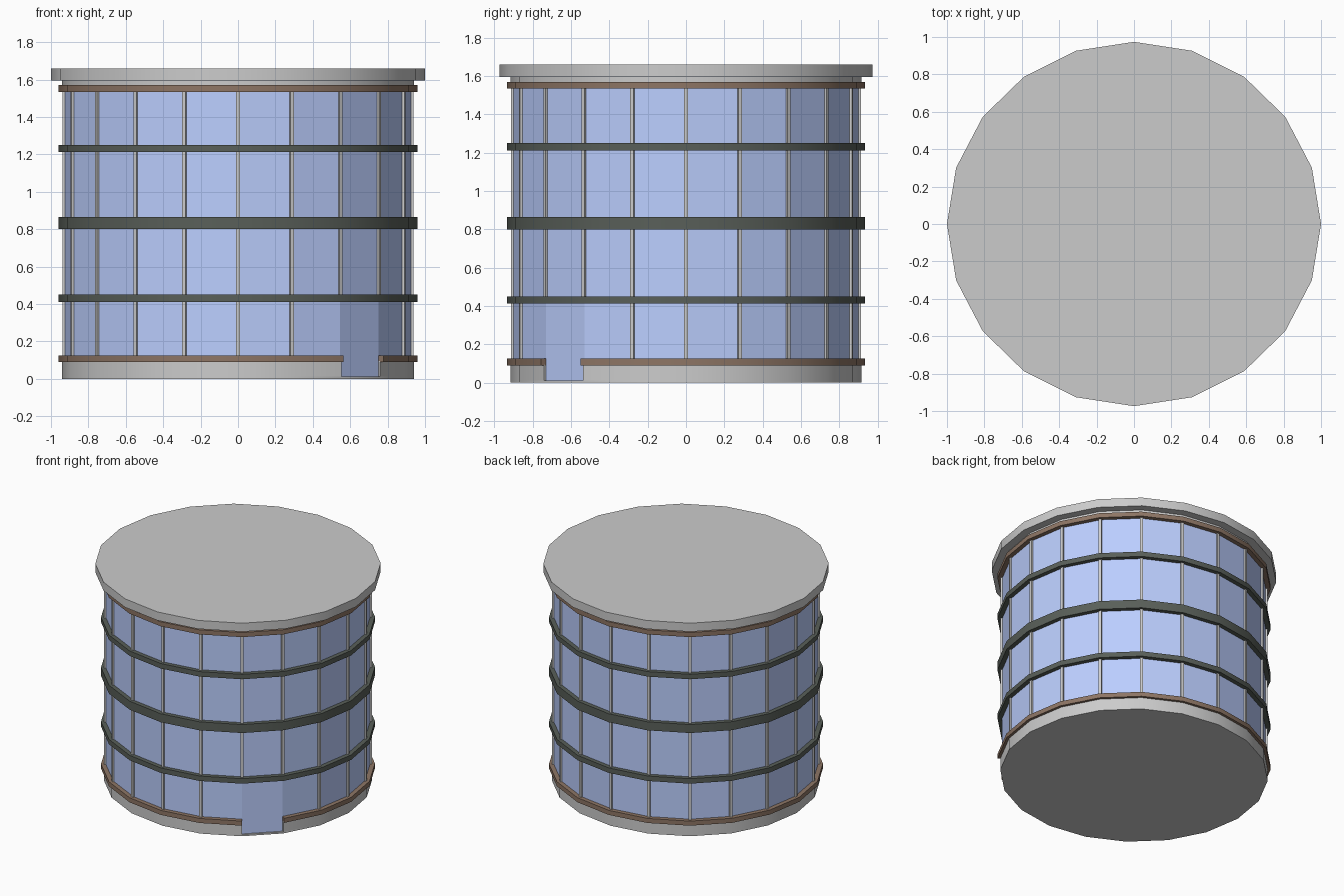
import bpy, bmesh, math

if "Cube" in bpy.data.objects:
    bpy.data.objects.remove(bpy.data.objects["Cube"])

SIDES = 20
Y_SCALE = 0.974        # plan is very slightly flattened front to back
DOOR = 17              # facet facing front right
ALL = list(range(SIDES))
NO_DOOR = [(DOOR + 1 + i) % SIDES for i in range(SIDES - 1)]


def material(name, rgb):
    m = bpy.data.materials.new(name)
    m.diffuse_color = (*rgb, 1)
    m.use_nodes = True
    m.node_tree.nodes["Principled BSDF"].inputs["Base Color"].default_value = m.diffuse_color
    return m


GLASS = material("glass_blue", (0.5, 0.62, 1.0))
BROWN = material("trim_brown", (0.27, 0.18, 0.13))
DARK = material("band_dark", (0.10, 0.115, 0.10))


def point(k, r, z):
    a = 2 * math.pi * k / SIDES
    return (r * math.cos(a), r * math.sin(a) * Y_SCALE, z)


def finish(bm, name, mat=None, smooth=False):
    bmesh.ops.recalc_face_normals(bm, faces=bm.faces)
    me = bpy.data.meshes.new(name)
    bm.to_mesh(me)
    bm.free()
    ob = bpy.data.objects.new(name, me)
    bpy.context.collection.objects.link(ob)
    if mat:
        me.materials.append(mat)
    if smooth:
        bpy.ops.object.select_all(action='DESELECT')
        ob.select_set(True)
        bpy.context.view_layer.objects.active = ob
        bpy.ops.object.shade_smooth_by_angle(angle=math.radians(30))
    return ob


def prism(name, r, z0, z1, mat=None, smooth=False):
    bm = bmesh.new()
    lo = [bm.verts.new(point(k, r, z0)) for k in ALL]
    hi = [bm.verts.new(point(k, r, z1)) for k in ALL]
    bm.faces.new(lo)
    bm.faces.new(hi)
    for k in ALL:
        j = (k + 1) % SIDES
        bm.faces.new((lo[k], lo[j], hi[j], hi[k]))
    return finish(bm, name, mat, smooth)


def ring(name, r0, r1, z0, z1, mat=None, facets=ALL):
    """Rectangular band round the drum, open where facets are left out."""
    bm = bmesh.new()
    closed = len(facets) == SIDES
    stations = facets if closed else facets + [(facets[-1] + 1) % SIDES]
    loops = [[bm.verts.new(point(k, r, z)) for r, z in
              ((r0, z0), (r1, z0), (r1, z1), (r0, z1))] for k in stations]
    for i in range(len(facets)):
        a, b = loops[i], loops[(i + 1) % len(loops)]
        for c in range(4):
            d = (c + 1) % 4
            bm.faces.new((a[c], a[d], b[d], b[c]))
    if not closed:
        bm.faces.new(loops[0])
        bm.faces.new(loops[-1])
    return finish(bm, name, mat, True)


# Flat floor slab, and plinth interrupted by the doorway
prism("floor_slab", 0.94, 0.0, 0.012, smooth=True)
ring("plinth", 0.90, 0.94, 0.012, 0.095, facets=NO_DOOR)

# Faceted glass drum; its lower part shows as the door
prism("glass_wall", 0.927, 0.012, 1.57, GLASS)

# Horizontal bands
ring("lower_trim", 0.90, 0.96, 0.09, 0.125, BROWN, NO_DOOR)
ring("lower_band", 0.90, 0.96, 0.412, 0.45, DARK)
ring("middle_band", 0.90, 0.96, 0.80, 0.865, DARK)
ring("upper_band", 0.90, 0.96, 1.212, 1.25, DARK)
ring("upper_trim", 0.90, 0.96, 1.535, 1.57, BROWN)

# Upright mullions at every corner, stopping above the door
bm = bmesh.new()
for k in ALL:
    z0 = 0.43 if k in (DOOR, DOOR + 1) else 0.09
    w = 0.010 / 0.94 * SIDES / (2 * math.pi)
    q = [[bm.verts.new(point(k + s * w, r, z)) for s, r in
          ((-1, 0.90), (-1, 0.938), (1, 0.938), (1, 0.90))]
         for z in (z0, 1.55)]
    bm.faces.new(q[0])
    bm.faces.new(q[1])
    for c in range(4):
        d = (c + 1) % 4
        bm.faces.new((q[0][c], q[0][d], q[1][d], q[1][c]))
finish(bm, "mullions")

# Wall head and overhanging roof
prism("wall_head", 0.94, 1.56, 1.60, smooth=True)
prism("roof_slab", 1.0, 1.595, 1.66, smooth=True)
